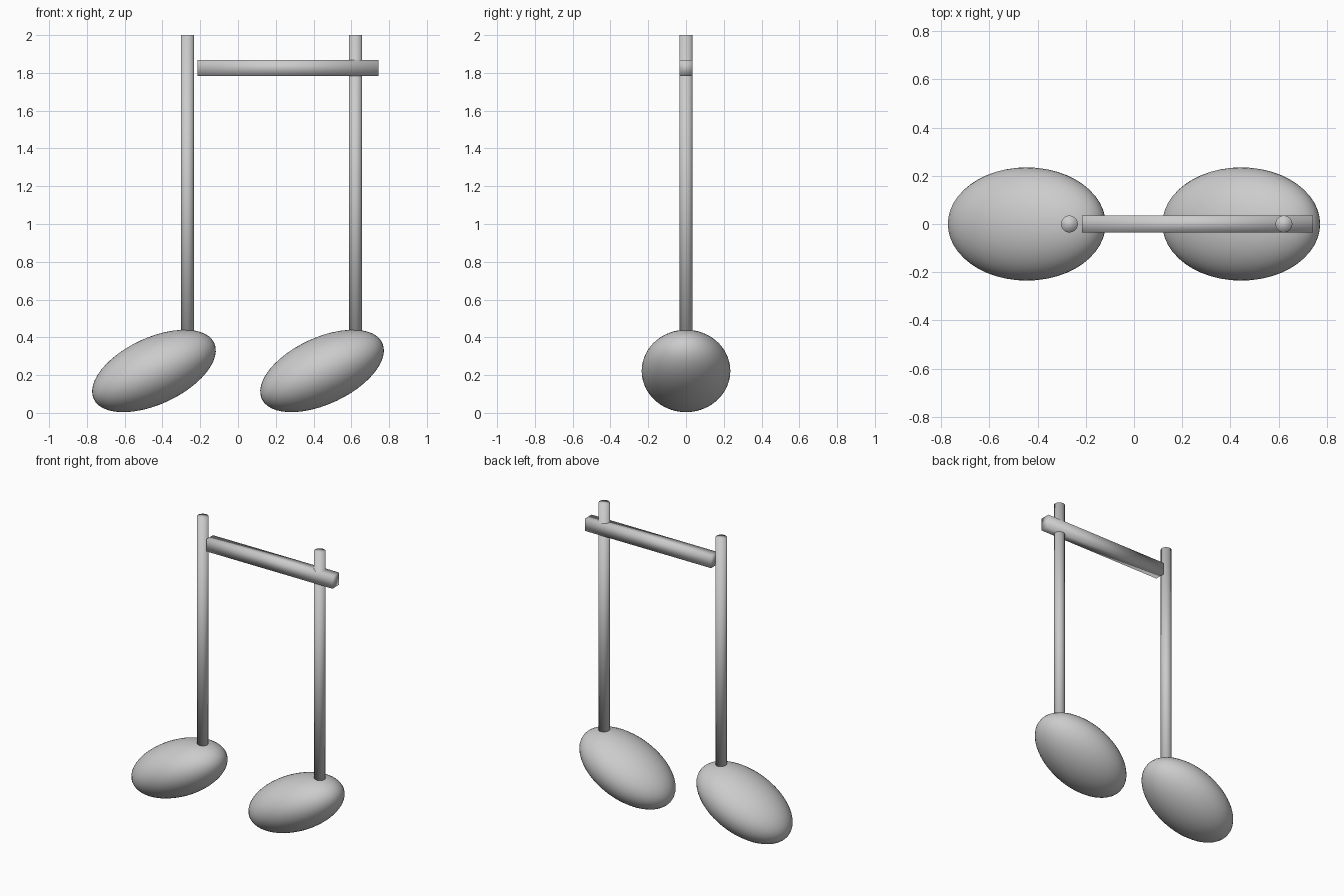
import bpy
from math import radians

if "Cube" in bpy.data.objects:
    bpy.data.objects.remove(bpy.data.objects["Cube"])


def finish(name, scale=None):
    """Name the active object, apply its scale and shade it smooth."""
    ob = bpy.context.object
    ob.name = name
    if scale:
        ob.scale = scale
    bpy.ops.object.transform_apply(location=False, rotation=False, scale=True)
    bpy.ops.object.shade_smooth()
    return ob


def note(side, x):
    # tilted oval note head
    bpy.ops.mesh.primitive_uv_sphere_add(
        segments=48, ring_count=24, radius=1,
        location=(x, 0, 0.222), rotation=(0, radians(-25), 0))
    finish(side + "_note_head", (0.352, 0.235, 0.176))
    # upright stem, rooted inside the head
    bottom, top = 0.24, 2.0
    bpy.ops.mesh.primitive_cylinder_add(
        vertices=32, radius=0.035, depth=top - bottom,
        location=(x + 0.177, 0, (bottom + top) / 2))
    finish(side + "_stem")


note("left", -0.445)
note("right", 0.445)

# square-section beam near the stem tops, offset to the right
bpy.ops.mesh.primitive_cube_add(size=1, location=(0.264, 0, 1.827))
finish("beam", (0.958, 0.07, 0.085))
